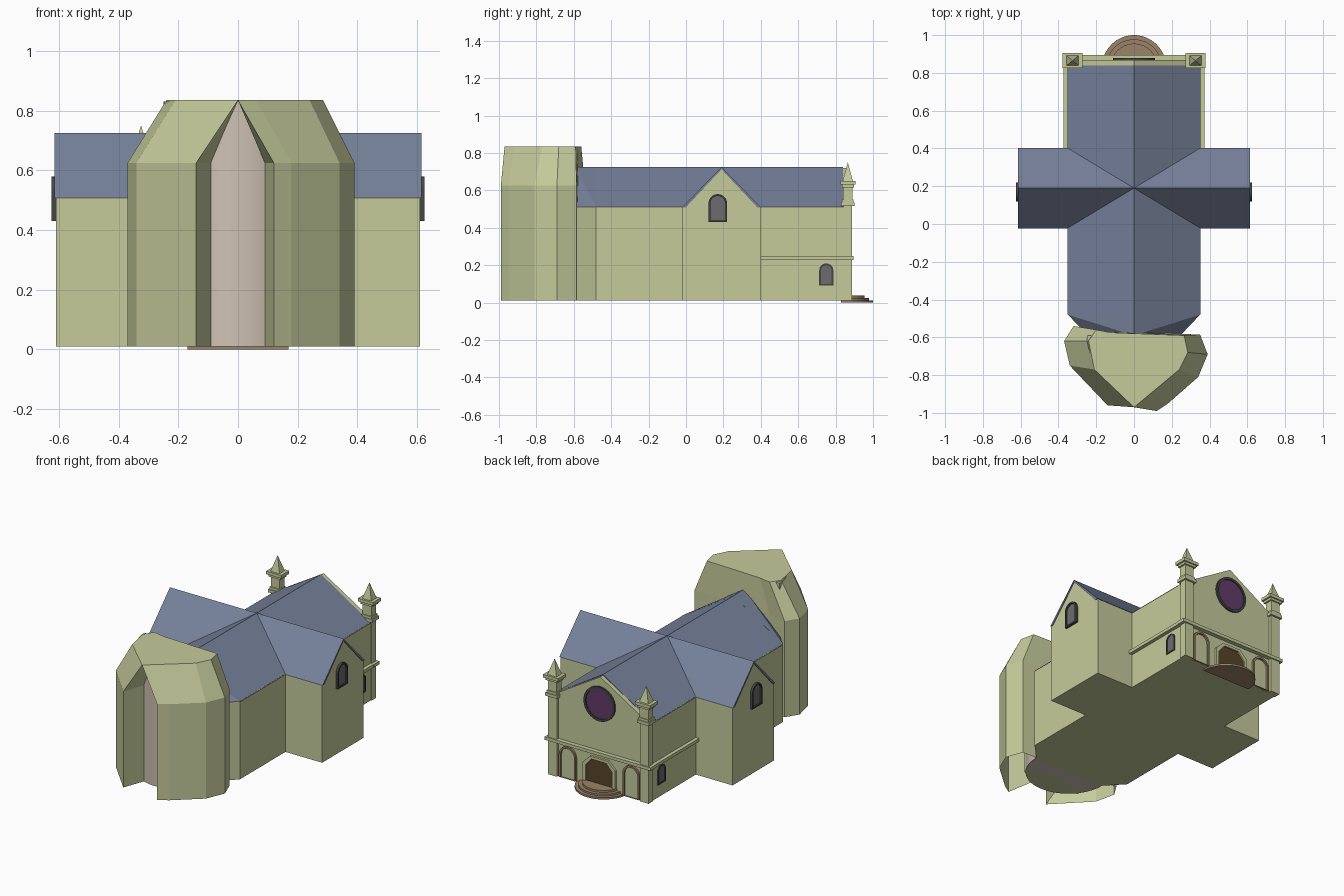
import bpy, bmesh, math

if "Cube" in bpy.data.objects:
    bpy.data.objects.remove(bpy.data.objects["Cube"])

def mat(name, c):
    m = bpy.data.materials.new(name)
    m.diffuse_color = (*c, 1)
    m.use_nodes = True
    m.node_tree.nodes["Principled BSDF"].inputs["Base Color"].default_value = m.diffuse_color
    return m

STONE = mat("stone", (.56, .60, .33))
SLATE = mat("slate", (.18, .22, .32))
PLASTER = mat("plaster", (.62, .54, .45))
GREY = mat("window_grey", (.15, .15, .16))
DARK = mat("dark_frame", (.06, .06, .06))
PURPLE = mat("purple_glass", (.12, .045, .14))
BROWN = mat("brown_stone", (.33, .23, .14))
WOOD = mat("dark_wood", (.09, .06, .02))

def mesh(name, verts, faces, m):
    bm = bmesh.new()
    vs = [bm.verts.new(v) for v in verts]
    for f in faces:
        bm.faces.new([vs[i] for i in f])
    bmesh.ops.remove_doubles(bm, verts=bm.verts[:], dist=1e-5)
    bmesh.ops.recalc_face_normals(bm, faces=bm.faces[:])
    me = bpy.data.meshes.new(name)
    bm.to_mesh(me)
    bm.free()
    me.materials.append(m)
    ob = bpy.data.objects.new(name, me)
    bpy.context.collection.objects.link(ob)
    return ob

PLACE = {'x': lambda u, v, t: (t, u, v), 'y': lambda u, v, t: (u, t, v), 'z': lambda u, v, t: (u, v, t)}

def prism(name, pts, axis, a, b, m):
    n = len(pts)
    verts = [PLACE[axis](u, v, t) for t in (a, b) for u, v in pts]
    faces = [range(n), range(n, 2 * n)]
    faces += [(i, (i + 1) % n, n + (i + 1) % n, n + i) for i in range(n)]
    return mesh(name, verts, faces, m)

def ring(name, outer, inner, axis, a, b, m):
    n = len(outer)
    verts = [PLACE[axis](u, v, t) for t in (a, b) for pts in (outer, inner) for u, v in pts]
    faces = []
    for i in range(n):
        j = (i + 1) % n
        for p, q in ((0, n), (2 * n, 3 * n), (0, 2 * n), (n, 3 * n)):
            faces.append((p + i, p + j, q + j, q + i))
    return mesh(name, verts, faces, m)

def box(name, x0, x1, y0, y1, z0, z1, m):
    return prism(name, [(x0, y0), (x1, y0), (x1, y1), (x0, y1)], 'z', z0, z1, m)

def arch(c, w, z0, z1, n=10):
    zs = z1 - w
    return [(c - w, z0), (c + w, z0)] + [(c + w * math.cos(math.pi * i / n), zs + w * math.sin(math.pi * i / n))
                                         for i in range(n + 1)]

def circle(cx, cy, r, n=32, a0=0, a1=2 * math.pi):
    k = n if a1 - a0 > 6.2 else n - 1
    return [(cx + r * math.cos(a0 + (a1 - a0) * i / k), cy + r * math.sin(a0 + (a1 - a0) * i / k)) for i in range(n)]

def gable(c, h, base=.51, top=.712):
    return [(c - h, base), (c + h, base), (c, top)]

def chevron(c, h):
    return [(c - h, .507), (c, .725), (c + h, .507), (c + h - .02, .507), (c, .712), (c - h + .02, .507)]

# walls of nave with apse, and transept
half = [(.35, .85), (.35, -.48), (.25, -.585), (.2, -.75), (.09, -.82)]
plan = half + [(-x, y) for x, y in reversed(half)]
prism("nave_walls", plan, 'z', .01, .51, STONE)
box("transept_walls", -.61, .61, -.02, .40, .01, .51, STONE)
for sx in (-1, 1):
    prism("transept_gable", gable(.19, .205), 'x', sx * .60, sx * .61, STONE)

# roofs
prism("nave_roof", chevron(0, .353), 'y', -.48, .84, SLATE)
prism("transept_roof", chevron(.19, .213), 'x', -.615, .615, SLATE)
eaves = [(x, y, .51) for x, y in plan[1:-1]]
n = len(eaves)
mesh("apse_roof", eaves + [(0, -.48, .725), (0, -.59, .725)],
     [(0, n, n + 1), (n - 1, n, n + 1)] + [(i, i + 1, n + 1) for i in range(n - 1)], SLATE)

# rear facade
prism("facade", [(-.35, .01), (.35, .01), (.35, .51), (0, .72), (-.35, .51)], 'y', .84, .868, STONE)
ring("rose_frame", circle(0, .55, .11), circle(0, .55, .095), 'y', .86, .88, DARK)
prism("rose_window", circle(0, .55, .1), 'y', .86, .874, PURPLE)

def door(k):
    return [(-k, .01), (k, .01), (k, .06 + k * .8), (k * .55, .11 + k * .8), (-k * .55, .11 + k * .8), (-k, .06 + k * .8)]
ring("door_frame", door(.115), door(.095), 'y', .86, .882, STONE)
prism("door", door(.1), 'y', .86, .873, WOOD)

# string course around the rear part
box("string_course_rear", -.375, .375, .84, .895, .228, .248, STONE)
for sx in (-1, 1):
    box("string_course_side", sx * .34, sx * .373, .40, .895, .228, .248, STONE)
    # side niches of the facade
    c = sx * .225
    ring("niche_trim", arch(c, .06, .01, .215), arch(c, .048, .01, .203), 'y', .86, .88, BROWN)

# semicircular steps
for i, (r, z0, z1) in enumerate(((.17, 0, .012), (.148, .012, .024), (.125, .024, .037))):
    prism("step_%d" % i, circle(0, .83, r, 20, 0, math.pi), 'z', z0, z1, BROWN)

# corner pillars with stacked caps and pyramid spires
for sx in (-1, 1):
    cx, cy = sx * .325, .865
    for name, a, b, z0, z1 in (("shaft", .031, .022, .01, .52), ("lower_cap", .042, .035, .515, .535),
                               ("lower_cap_lip", .036, .03, .535, .55), ("pinnacle_block", .031, .024, .55, .62),
                               ("upper_cap_base", .042, .032, .615, .63), ("upper_cap", .053, .04, .63, .65)):
        box("pillar_" + name, cx - a, cx + a, cy - b, cy + b, z0, z1, STONE)
    base = [(cx + i * .032, cy + j * .027, .65) for i, j in ((-1, -1), (1, -1), (1, 1), (-1, 1))]
    mesh("pillar_spire", base + [(cx, cy, .75)], [(0, 1, 2, 3)] + [(i, (i + 1) % 4, 4) for i in range(4)], STONE)

# arched side windows: transept ends and rear nave
for sx in (-1, 1):
    for name, x, c, w, z0, z1 in (("transept", .61, .17, .05, .43, .58), ("nave", .35, .75, .038, .09, .21)):
        d = .015 if name == "transept" else .006
        ring(name + "_window_frame", arch(c, w, z0, z1), arch(c, w - .01, z0 + .01, z1 - .01),
             'x', sx * (x - .01), sx * (x + d), DARK)
        prism(name + "_window", arch(c, w - .008, z0 + .008, z1 - .008), 'x', sx * (x - .01), sx * (x + d * .4), GREY)

# faceted front shell: matching bottom, shoulder and top rings with a pointed slit
low = [(-.19, -.57), (-.32, -.54), (-.37, -.62), (-.34, -.75), (-.14, -.96), (-.09, -.82),
       (.09, -.82), (.12, -.99), (.18, -.95), (.34, -.81), (.39, -.69), (.35, -.585)]
top = [(-.12, -.575), (-.2, -.56), (-.24, -.62), (-.21, -.77), (0, -.97), (0, -.84),
       (0, -.84), (0, -.97), (.06, -.92), (.24, -.77), (.285, -.68), (.265, -.59)]
k = len(low)
verts = [(x, y, .01) for x, y in low] + [(x, y, .625) for x, y in low] + [(x, y, .835) for x, y in top]
bm_faces = []
for lev in (0, k):
    for i in range(k):
        j = (i + 1) % k
        if i == 5:
            continue
        bm_faces.append((lev + i, lev + j, lev + k + j, lev + k + i))
t = 2 * k
bm_faces.append([t + i for i in (0, 1, 2, 3, 4, 8, 9, 10, 11)])
mesh("front_shell", verts, bm_faces, STONE)

# curved plaster wall seen through the slit
wall = prism("apse_inner_wall", circle(0, -.59, .25, 24, math.pi, 2 * math.pi), 'z', .01, .83, PLASTER)
bpy.context.view_layer.objects.active = wall
wall.select_set(True)
bpy.ops.object.shade_smooth_by_angle(angle=math.radians(30))
